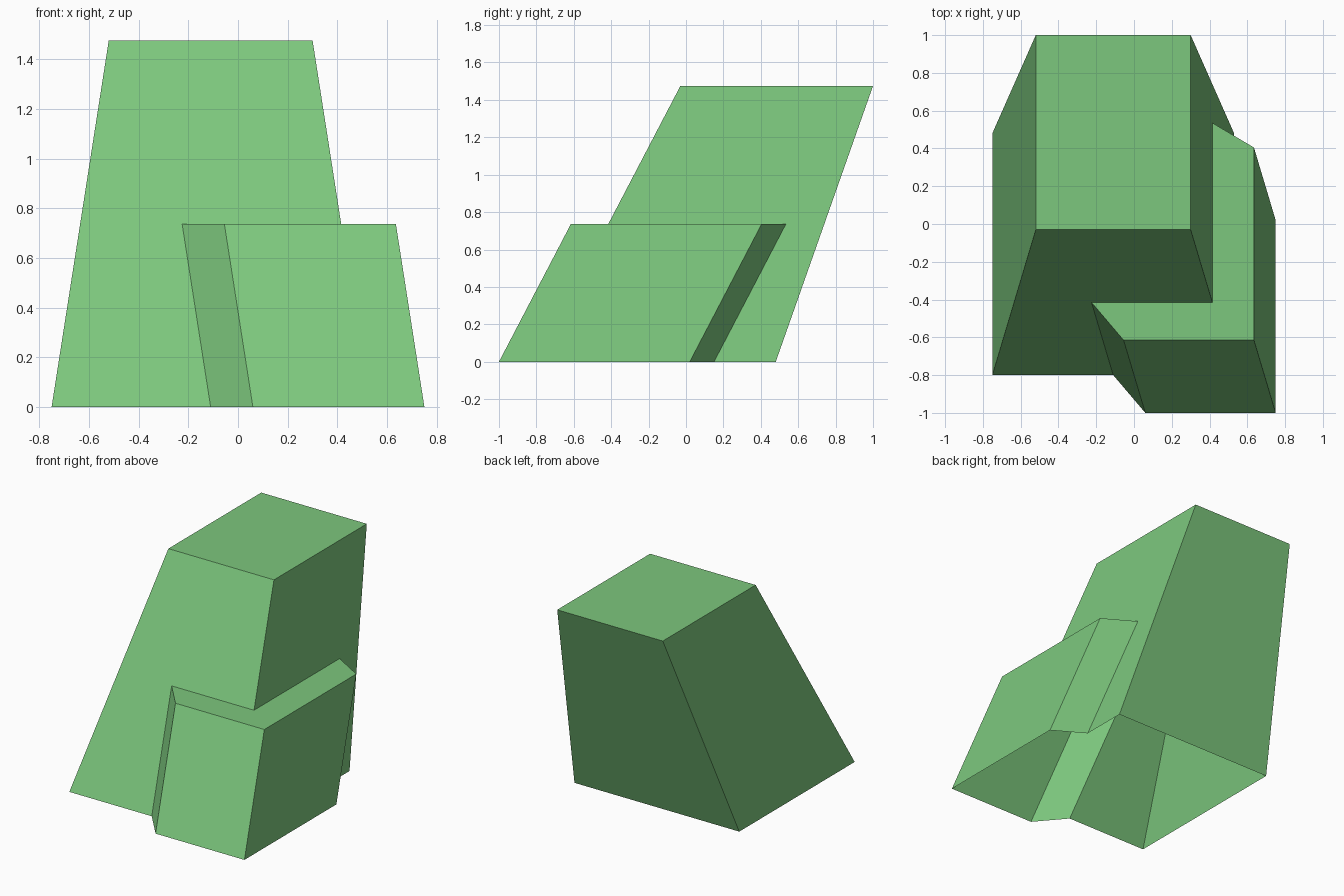
import bpy
import bmesh

cube = bpy.data.objects.get("Cube")
if cube:
    bpy.data.objects.remove(cube, do_unlink=True)

HEIGHT = 1.475
LEDGE = HEIGHT / 2
LEAN = (-0.115, 0.385)  # sideways drift of the annex walls up to the ledge

green = bpy.data.materials.new("leaf_green")
green.use_nodes = True
colour = (0.202, 0.571, 0.205, 1)
green.diffuse_color = colour
green.node_tree.nodes["Principled BSDF"].inputs["Base Color"].default_value = colour


def ground(p):
    return (p[0], p[1], 0)


def raised(p):
    return (p[0] + LEAN[0], p[1] + LEAN[1], LEDGE)


def build(name, faces):
    """Flat-faced shell from corner loops, wound outward."""
    bm = bmesh.new()
    for loop in faces:
        bm.faces.new([bm.verts.new(p) for p in loop])
    bmesh.ops.remove_doubles(bm, verts=bm.verts[:], dist=0.0005)
    mesh = bpy.data.meshes.new(name)
    bm.to_mesh(mesh)
    bm.free()
    mesh.materials.append(green)
    obj = bpy.data.objects.new(name, mesh)
    bpy.context.collection.objects.link(obj)


# Footprint and roof corners: front left, front right, back right, back left as seen
base = [(-0.75, -0.8, 0), (0.53, -0.8, 0), (0.53, 0.48, 0), (-0.75, 0.48, 0)]
roof = [(-0.52, -0.03, HEIGHT), (0.30, -0.03, HEIGHT), (0.30, 1, HEIGHT), (-0.52, 1, HEIGHT)]

# Annex footprint, from the tower front round to the tower side
annex = [(-0.11, -0.8), (0.06, -1), (0.75, -1), (0.75, 0.02), (0.53, 0.15)]
first, last = annex[0], annex[-1]
inner = raised(base[1])  # ledge corner against the tower

# Tower: open below, with the front and side walls cut away behind the annex
build("tower", [
    roof,
    [base[0], ground(first), raised(first), inner, roof[1], roof[0]],
    [ground(last), base[2], roof[2], roof[1], inner, raised(last)],
    [base[2], base[3], roof[3], roof[2]],
    [base[3], base[0], roof[0], roof[3]],
])

# Annex: leaning walls and an L-shaped ledge, open below
walls = [[ground(a), ground(b), raised(b), raised(a)] for a, b in zip(annex, annex[1:])]
build("annex", walls + [[raised(p) for p in annex] + [inner]])
